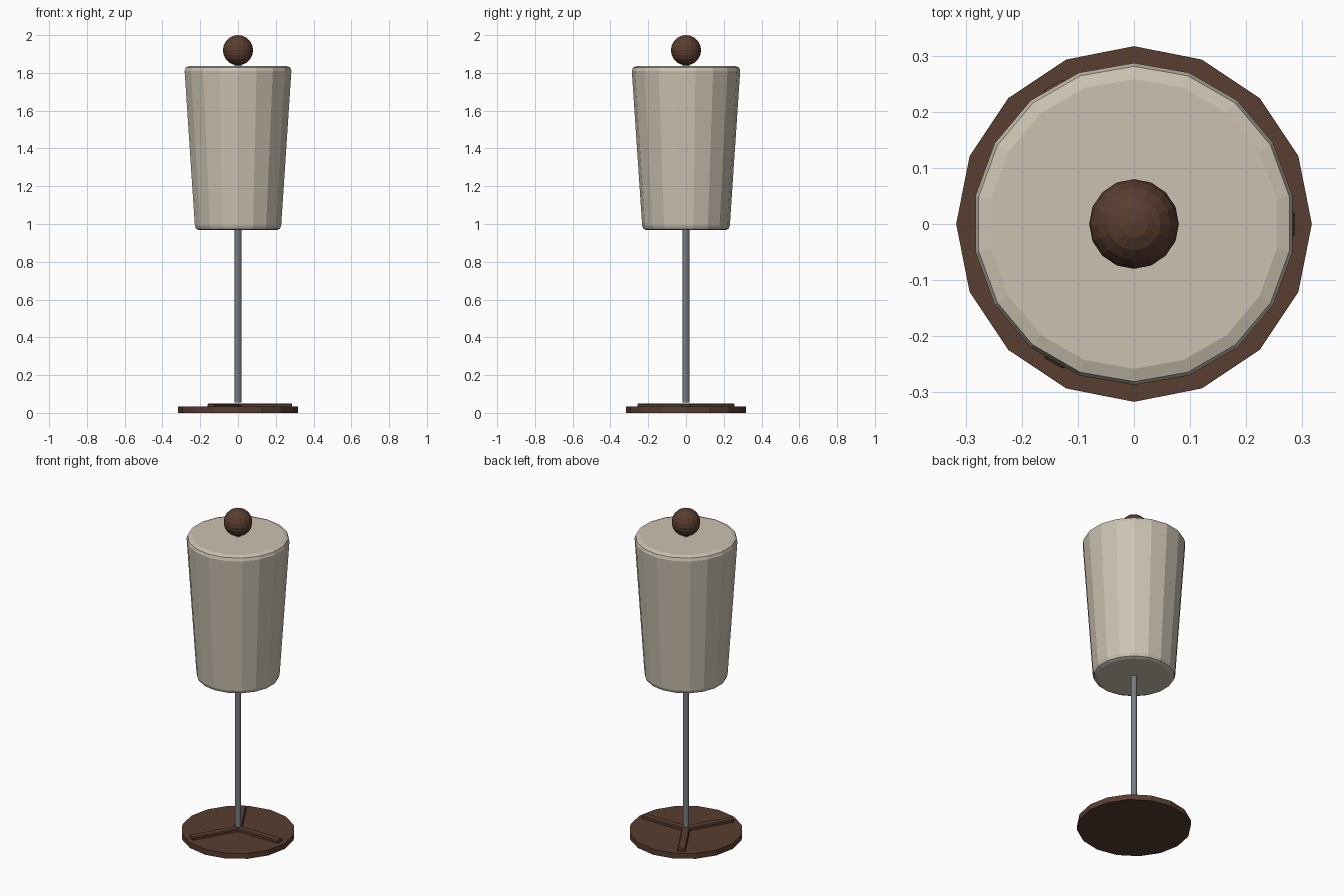
import bpy, bmesh
from math import pi, sin, cos, radians

if "Cube" in bpy.data.objects:
    bpy.data.objects.remove(bpy.data.objects["Cube"])


def material(name, rgb):
    m = bpy.data.materials.new(name)
    m.diffuse_color = (*rgb, 1)
    m.use_nodes = True
    m.node_tree.nodes["Principled BSDF"].inputs["Base Color"].default_value = m.diffuse_color
    return m


WOOD = material("dark_wood", (0.10, 0.047, 0.03))
CLOTH = material("cream_fabric", (0.60, 0.54, 0.44))
METAL = material("steel", (0.19, 0.21, 0.23))


def finish(name, bm, mat):
    bmesh.ops.recalc_face_normals(bm, faces=bm.faces)
    me = bpy.data.meshes.new(name)
    bm.to_mesh(me)
    bm.free()
    me.materials.append(mat)
    ob = bpy.data.objects.new(name, me)
    bpy.context.collection.objects.link(ob)
    return ob


def lathe(name, profile, sides, start, mat):
    """Closed faceted solid from (radius, z) points, bottom to top."""
    bm = bmesh.new()
    angles = [start + 2 * pi * i / sides for i in range(sides)]
    rings = [[bm.verts.new((r * cos(a), r * sin(a), z)) for a in angles]
             for r, z in profile]
    for lo, hi in zip(rings, rings[1:]):
        for i in range(sides):
            j = (i + 1) % sides
            bm.faces.new((lo[i], lo[j], hi[j], hi[i]))
    bm.faces.new(rings[0][::-1])
    bm.faces.new(rings[-1])
    return finish(name, bm, mat)


# Round base plate
lathe("base", [(0.317, 0), (0.317, 0.033)], 16, 0, WOOD)

# Three raised spokes on the base
for k in range(3):
    bm = bmesh.new()
    bmesh.ops.create_cube(bm, size=1)
    for v in bm.verts:
        v.co.x = (v.co.x + 0.5) * 0.287
        v.co.y *= 0.045
        v.co.z = 0.035 + v.co.z * 0.03
    bmesh.ops.bevel(bm, geom=bm.edges[:], offset=0.005, segments=1,
                    affect='EDGES')
    ob = finish(f"base_spoke_{k + 1}", bm, WOOD)
    ob.rotation_euler.z = radians(120 * k)

# Thin pole
lathe("pole", [(0.018, 0.055), (0.018, 1.845)], 12, 0, METAL)

# Tapered shade with rounded rims
lathe("shade", [(0.207, 0.967), (0.225, 0.974), (0.232, 0.991),
                (0.287, 1.811), (0.281, 1.829), (0.258, 1.837)],
      18, pi / 2, CLOTH)

# Ball finial
bm = bmesh.new()
bmesh.ops.create_uvsphere(bm, u_segments=16, v_segments=10, radius=0.08)
finish("finial", bm, WOOD).location.z = 1.92
